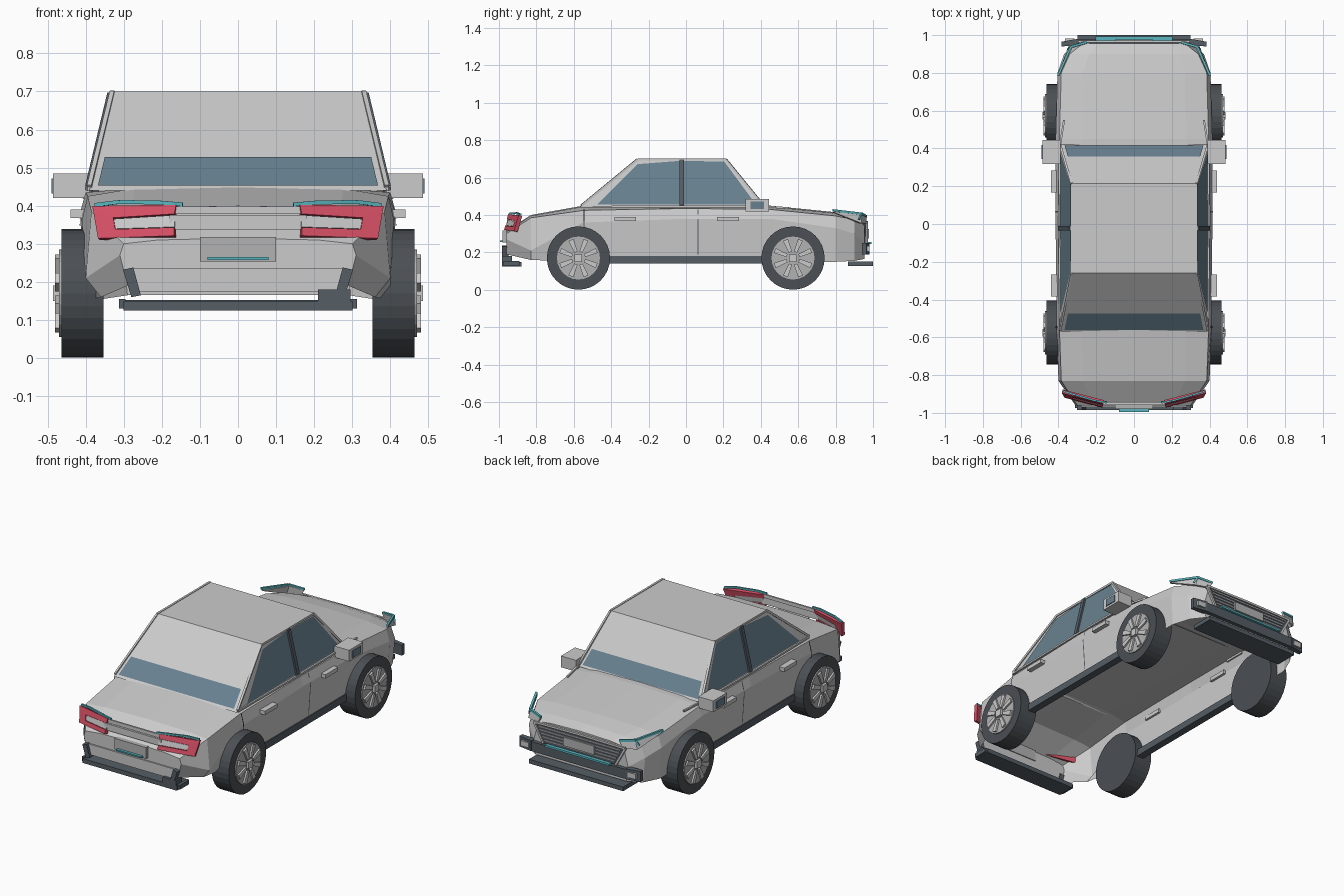
import bpy
from math import sin, cos, pi
from mathutils import Vector

if "Cube" in bpy.data.objects:
    bpy.data.objects.remove(bpy.data.objects["Cube"])


def material(name, rgb):
    m = bpy.data.materials.new(name)
    m.diffuse_color = (*rgb, 1)
    m.use_nodes = True
    m.node_tree.nodes["Principled BSDF"].inputs["Base Color"].default_value = m.diffuse_color
    return m


DARK = material("dark_trim", (0.09, 0.11, 0.13))
TYRE = material("tyre_rubber", (0.07, 0.08, 0.09))
GLASS = material("glass", (0.14, 0.22, 0.28))
RED = material("red_lamp", (0.68, 0.08, 0.13))
TEAL = material("teal_strip", (0.10, 0.47, 0.53))
SHADE = material("plate_grey", (0.45, 0.45, 0.45))


def mesh(name, verts, faces, mat=None, mirror=False, thick=0):
    me = bpy.data.meshes.new(name)
    me.from_pydata([tuple(v) for v in verts], [], faces)
    ob = bpy.data.objects.new(name, me)
    bpy.context.collection.objects.link(ob)
    if mat:
        me.materials.append(mat)
    if thick:
        s = ob.modifiers.new("thickness", 'SOLIDIFY')
        s.thickness, s.offset = thick, 0
    if mirror:
        ob.modifiers.new("mirror", 'MIRROR').use_clip = False
    return ob


HEX = [(0, 1, 2, 3), (7, 6, 5, 4), (0, 4, 5, 1), (1, 5, 6, 2), (2, 6, 7, 3), (3, 7, 4, 0)]


def box(name, x, y, z, mat=None, mirror=False):
    v = [(a, b, c) for c in z for a, b in ((x[0], y[0]), (x[0], y[1]), (x[1], y[1]), (x[1], y[0]))]
    return mesh(name, v, HEX, mat, mirror)


def beam(name, pts, size, mat=None, mirror=False):
    # square bar following a path
    v, f = [], []
    for a, b in zip(pts, pts[1:]):
        a, b = Vector(a), Vector(b)
        q = (b - a).to_track_quat('Z', 'Y')
        k = len(v)
        for p in (a, b):
            for i, j in ((-1, -1), (-1, 1), (1, 1), (1, -1)):
                v.append(p + q @ Vector((i * size / 2, j * size / 2, 0)))
        f += [tuple(k + n for n in face) for face in HEX]
    return mesh(name, v, f, mat, mirror)


# Lower body shell, open underneath: y, bottom x/z, middle x/z, shoulder x/z, centre z
sections = [
    (-0.96, .29, .19, .31, .27, .30, .30, .315),
    (-0.83, .36, .16, .40, .21, .385, .385, .40),
    (-0.55, .40, .15, .41, .36, .395, .425, .45),
    (0.00, .40, .15, .415, .38, .40, .435, .45),
    (0.45, .40, .15, .415, .38, .395, .43, .45),
    (0.80, .395, .15, .405, .33, .385, .395, .415),
    (0.90, .355, .155, .37, .30, .34, .375, .395),
    (0.955, .29, .165, .30, .25, .27, .36, .375),
]
v, f = [], []
for y, xb, zb, xm, zm, xs, zs, zt in sections:
    half = [(xb, zb), (xm, zm), (xs, zs), (xs * .7, zt - .005)]
    v += [(-x, y, z) for x, z in half] + [(0, y, zt)] + [(x, y, z) for x, z in reversed(half)]
for s in range(len(sections) - 1):
    for i in range(8):
        a = s * 9 + i
        f.append((a, a + 1, a + 10, a + 9))
last = (len(sections) - 1) * 9
f += [tuple(range(8, -1, -1)), tuple(range(last, last + 9))]
mesh("lower_body", v, f)

# Cabin
Z0, Z1 = 0.44, 0.70
BX, RX = 0.39, 0.328
FRONT, REAR = (0.42, 0.215), (-0.57, -0.26)


def side_x(z, out=0.0):
    return BX + (RX - BX) * (z - Z0) / (Z1 - Z0) + out


cab = [(sx * x, ys[k], z) for k, x, z in ((0, BX, Z0), (1, RX, Z1))
       for sx, ys in ((-1, REAR), (-1, FRONT), (1, FRONT), (1, REAR))]
mesh("cabin", cab, [HEX[1][::-1]] + HEX[2:])


# Lower glass strips on the windscreen and rear window
def glass_strip(name, ys, out, ztop):
    pts = []
    for z in (0.45, ztop):
        t = (z - Z0) / (Z1 - Z0)
        y = ys[0] + (ys[1] - ys[0]) * t + out
        x = side_x(z) - 0.02
        pts += [(-x, y, z + .003), (x, y, z + .003)]
    mesh(name, pts, [(0, 1, 3, 2)], GLASS)


glass_strip("windscreen_glass", FRONT, 0.004, 0.525)
glass_strip("rear_window_glass", REAR, -0.004, 0.525)

# Side windows, pillars and window frames
for name, outline in (
        ("rear_side_glass", [(-.475, .455), (-.26, .672), (-.03, .69), (-.03, .455)]),
        ("front_side_glass", [(-.015, .455), (-.015, .69), (.205, .685), (.375, .455)])):
    mesh(name, [(side_x(z, .004), y, z) for y, z in outline], [(0, 1, 2, 3)], GLASS, True)
beam("centre_pillar", [(side_x(.45, .002), -.022, .45), (side_x(.695, .002), -.022, .695)],
     .024, DARK, True)
beam("window_frame", [(BX, -.56, .45), (RX + .002, -.26, .697), (RX + .002, .213, .697),
                      (BX, .415, .45)], .012, None, True)
beam("belt_trim", [(.37, .55, .437), (.393, .41, .446), (.397, 0, .446), (.39, -.56, .444)],
     .010, None, True)

# Sills, door handles, door seams and mirrors
box("sill", (.365, .408), (-.43, .43), (.14, .18), DARK, True)
for label, y in (("rear", -.325), ("front", .225)):
    box(label + "_door_handle", (.40, .44), (y - .058, y + .058), (.368, .39), None, True)
for label, y in (("front", .065), ("rear", -.545)):
    mesh(label + "_door_seam", [(.404 + (0 if y > 0 else -.003), y - .003, .19), (.417, y - .003, .37),
         (.402, y - .003, .43), (.402, y + .003, .43), (.417, y + .003, .37), (.404, y + .003, .19)],
         [(0, 1, 4, 5), (1, 2, 3, 4)], DARK, True)
box("mirror", (.39, .485), (.318, .445), (.42, .485), None, True)
box("mirror_cap", (.485, .49), (.345, .418), (.432, .472), GLASS, True)


# Wheels: cylinders along x
def ring(r, x, n, y, z):
    return [(x, y + r * cos(2 * pi * i / n), z + r * sin(2 * pi * i / n)) for i in range(n)]


def drum(name, radius, x0, x1, y, n, mat=None):
    faces = [tuple(range(n)), tuple(range(2 * n - 1, n - 1, -1))]
    faces += [(i, i + n, (i + 1) % n + n, (i + 1) % n) for i in range(n)]
    return mesh(name, ring(radius, x0, n, y, .17) + ring(radius, x1, n, y, .17), faces, mat, True)


for label, y in (("rear", -.575), ("front", .572)):
    drum(label + "_tyre", .169, .353, .463, y, 32, TYRE)
    drum(label + "_rim", .115, .455, .470, y, 24, SHADE)
    box(label + "_hub", (.46, .485), (y - .02, y + .02), (.15, .19), None, True)
    v, f = [], []
    for k in range(8):
        a = k * pi / 4 + pi / 8
        base = len(v)
        for x in (.468, .480):
            for r, w in ((.035, -.009), (.035, .009), (.105, .014), (.105, -.014)):
                v.append((x, y + r * cos(a) - w * sin(a), .17 + r * sin(a) + w * cos(a)))
        f += [tuple(base + n for n in face) for face in HEX]
    mesh(label + "_spokes", v, f, None, True)


# Tail lamps: C-shaped, standing slightly above the sloping tail
def tail_y(x, z):
    return -.965 + max(0, x - .165) * .27 + (z - .31) * .25


def tail_panel(name, outline, faces, mat, thick=.012):
    mesh(name, [(x, tail_y(x, z), z) for x, z in outline], faces, mat, True, thick)


tail_panel("tail_lamp", [(.38, .397), (.16, .40), (.165, .376), (.325, .366), (.32, .336),
                         (.165, .341), (.165, .319), (.365, .312)],
           [(0, 1, 2, 3), (0, 3, 4, 7), (4, 5, 6, 7)], RED, .02)
tail_panel("tail_lamp_insert", [(.325, .364), (.165, .374), (.165, .343), (.32, .338)],
           [(0, 1, 2, 3)], None)
beam("tail_lamp_strip", [(.145, -.945, .403), (.20, -.937, .408), (.31, -.905, .41),
                         (.375, -.885, .402)], .01, TEAL, True)
box("tail_bar", (-.18, .18), (-.957, -.945), (.338, .376))
box("tail_bar_upper", (-.17, .17), (-.948, -.938), (.378, .398))

# Rear plate and bumper
box("rear_plate", (-.10, .10), (-.98, -.955), (.253, .318), SHADE)
box("rear_plate_strip", (-.08, .08), (-.995, -.975), (.257, .265), TEAL)
box("rear_bumper_panel", (-.28, .28), (-.968, -.955), (.175, .235))
box("rear_lip", (-.30, .30), (-.985, -.88), (.125, .15), DARK)
box("rear_lip_end", (.295, .312), (-.975, -.89), (.13, .155), DARK, True)
mesh("rear_bumper_brace", [(x, y, z) for y in (-.985, -.95) for x, z in
     ((.255, .165), (.28, .16), (.302, .232), (.275, .238))], HEX, DARK, True)
box("exhaust_box", (.21, .295), (-.985, -.93), (.15, .18), DARK)

# Front grille with slats and plate
mesh("grille", [(x, y, z) for y, d in ((.945, 0), (.966, 0)) for x, z in
     ((-.23, .25), (.23, .25), (.285, .355), (-.285, .355))], HEX, DARK)
for i in range(5):
    z = .268 + i * .018
    w = .225 + i * .009
    box("grille_slat", (-w, w), (.962, .971), (z, z + .006), SHADE)
beam("grille_frame", [(.23, .966, .25), (.29, .966, .358), (0, .966, .362)], .012, None, True)
box("front_plate", (-.10, .10), (.96, .978), (.275, .325), SHADE)

# Front bumper
box("front_bumper", (-.31, .31), (.945, .978), (.19, .245), DARK)
mesh("front_bumper_end", [(x, y, z) for z in (.19, .25) for x, y in
     ((.30, .945), (.30, .98), (.385, .965), (.385, .94))], HEX, DARK, True)
box("fog_lamp", (.315, .365), (.968, .982), (.205, .235), None, True)
box("front_bumper_strip", (-.205, .205), (.972, .992), (.245, .256), TEAL)
box("front_lip", (-.30, .30), (.865, 1.0), (.128, .152), DARK)

# Headlamps with teal outline
mesh("headlamp", [(.40, .785, .415), (.33, .935, .405), (.25, .96, .39),
                  (.27, .962, .355), (.345, .935, .355)],
     [(0, 1, 4), (1, 2, 3, 4)], None, True, .01)
beam("headlamp_strip", [(.25, .962, .393), (.335, .938, .407), (.402, .785, .425)], .012, TEAL, True)
beam("headlamp_lower_strip", [(.335, .938, .405), (.35, .925, .375)], .01, TEAL, True)
